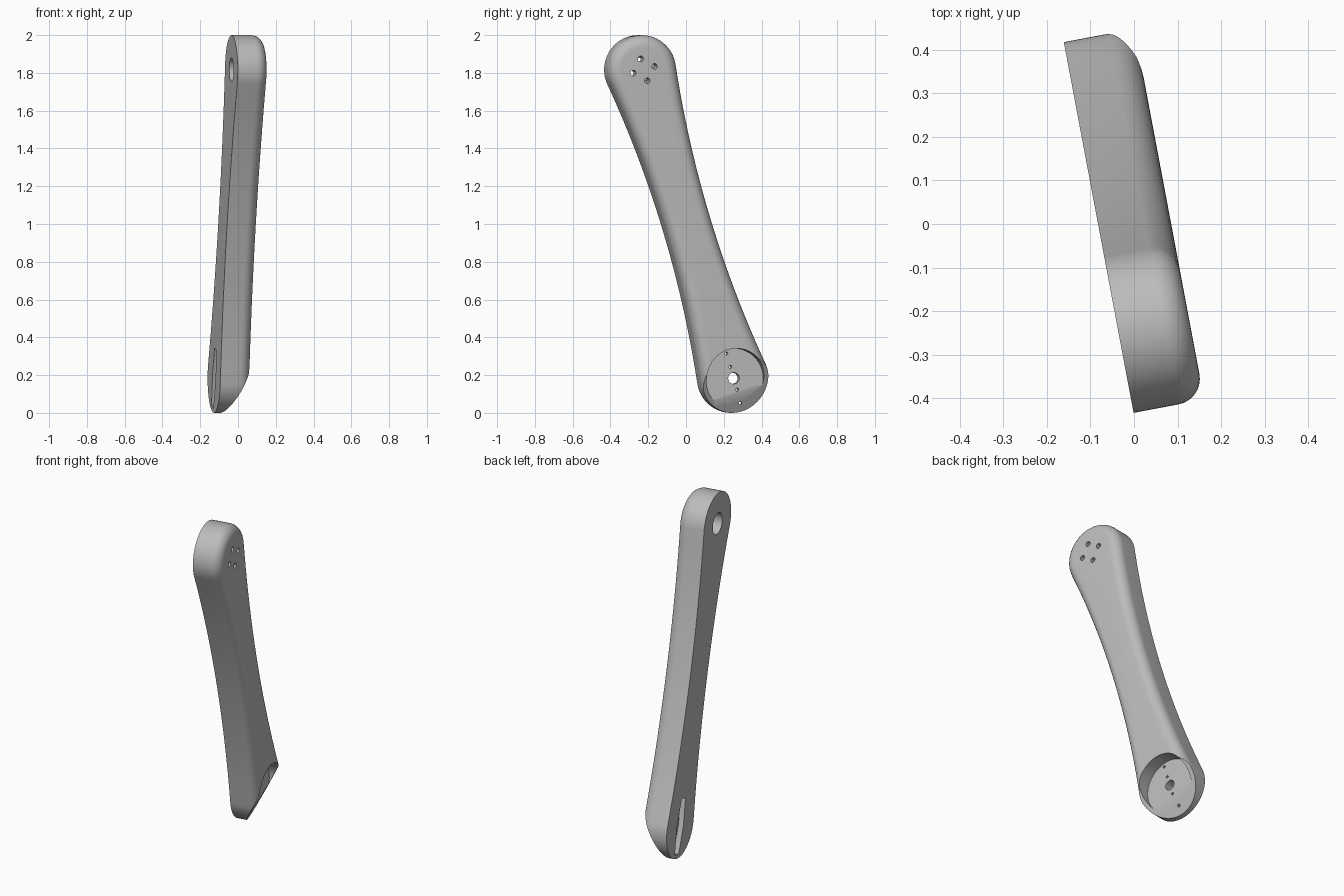
import bpy, bmesh
from math import sin, cos, pi, atan2, hypot
from mathutils import Matrix, Vector

if "Cube" in bpy.data.objects:
    bpy.data.objects.remove(bpy.data.objects["Cube"], do_unlink=True)

# Local frame: x across the arm, y along it (up), z through its thickness
HALF, END_R, WAIST, THICK, FILLET = 0.854, 0.183, 0.122, 0.165, 0.06
SIDE_R = (HALF**2 + WAIST**2 - END_R**2) / (2 * (END_R - WAIST))
LEAN = atan2(0.25, 0.817)
TURN = 0.186
PLACE = (Matrix.Translation((-0.081, -0.008, 1.0)) @ Matrix.Rotation(TURN, 4, 'Z')
         @ Matrix(((0, 0, 1, 0), (1, 0, 0, 0), (0, 1, 0, 0), (0, 0, 0, 1)))
         @ Matrix.Rotation(LEAN, 4, 'Z'))

grey = bpy.data.materials.new("light_grey")
grey.use_nodes = True
grey.diffuse_color = (0.5, 0.5, 0.5, 1)
grey.node_tree.nodes["Principled BSDF"].inputs["Base Color"].default_value = (0.5, 0.5, 0.5, 1)


def arc(cx, cy, r, start, end, steps):
    return [(cx + r * cos(start + (end - start) * i / steps),
             cy + r * sin(start + (end - start) * i / steps)) for i in range(steps + 1)]


def outline(inset):
    """Two round ends joined by concave sides tangent to them."""
    side_x = WAIST + SIDE_R
    swing = atan2(HALF, side_x)
    r, big = END_R - inset, SIDE_R + inset
    pts = arc(0, HALF, r, -swing, pi + swing, 40)
    pts += arc(-side_x, 0, big, swing, -swing, 24)[1:-1]
    pts += arc(0, -HALF, r, pi - swing, 2 * pi + swing, 40)
    pts += arc(side_x, 0, big, pi + swing, pi - swing, 24)[1:-1]
    return pts


def loft(bm, layers):
    """Stack outlines (points, height) into a closed solid."""
    rings = [[bm.verts.new((x, y, z)) for x, y in pts] for pts, z in layers]
    for a, b in zip(rings, rings[1:]):
        for i in range(len(a)):
            j = (i + 1) % len(a)
            bm.faces.new((a[i], a[j], b[j], b[i]))
    bm.faces.new(rings[0][::-1])
    bm.faces.new(rings[-1])


def make(name, bm):
    bmesh.ops.recalc_face_normals(bm, faces=bm.faces)
    mesh = bpy.data.meshes.new(name)
    bm.to_mesh(mesh)
    bm.free()
    mesh.materials.append(grey)
    obj = bpy.data.objects.new(name, mesh)
    obj.matrix_world = PLACE
    bpy.context.collection.objects.link(obj)
    return obj


# Arm body: sharp on the flat side, filleted on the outer side
bm = bmesh.new()
layers = [(outline(0), 0)]
for i in range(9):
    t = pi / 2 * i / 8
    layers.append((outline(FILLET * (1 - cos(t))), THICK - FILLET * (1 - sin(t))))
loft(bm, layers)

# Slanted cut at the lower end
cut = bmesh.ops.bisect_plane(bm, geom=bm.verts[:] + bm.edges[:] + bm.faces[:],
                             plane_co=Vector((0, 0.08 - HALF, THICK)),
                             plane_no=Vector((0, -0.135, 0.263)), clear_outer=True)
bmesh.ops.edgeloop_fill(bm, edges=[e for e in cut["geom_cut"] if isinstance(e, bmesh.types.BMEdge)])
arm = make("arm", bm)


def carve(name, pts, low, high):
    bm = bmesh.new()
    loft(bm, [(pts, low), (pts, high)])
    cutter = make(name, bm)
    cutter.hide_render = True
    mod = arm.modifiers.new(name, 'BOOLEAN')
    mod.operation, mod.solver, mod.object = 'DIFFERENCE', 'EXACT', cutter
    bpy.context.view_layer.objects.active = arm
    bpy.ops.object.modifier_apply(modifier=name)
    bpy.data.objects.remove(cutter, do_unlink=True)


def drill(name, x, y, r, low, high, steps=20):
    carve(name, arc(x, y, r, 0, 2 * pi, steps)[:-1], low, high)


# Lower end: round pocket outside, tapered slot on the flat side, shaft hole
drill("round_pocket", 0, -HALF, 0.158, 0.083, 0.3, 64)
slot = [(0.026, 0.16), (-0.026, 0.16), (-0.045, 0), (-0.026, -0.16), (0.026, -0.16), (0.045, 0)]
carve("tapered_slot", [(x, y - HALF) for x, y in slot], -0.1, 0.03)
drill("shaft_hole", 0, -HALF, 0.03, -0.1, 0.3, 32)
for d in (-0.137, -0.063, 0.063, 0.137):
    drill("pin_hole", 0, d - HALF, 0.008, 0.02, 0.3, 12)

# Upper end: bore on the flat side, four screw holes outside
drill("bore", 0, HALF, 0.063, -0.1, 0.09, 40)
for k in range(4):
    drill("screw_hole", 0.06 * cos(k * pi / 2), HALF + 0.06 * sin(k * pi / 2), 0.015, 0.08, 0.3)

bpy.ops.object.select_all(action='DESELECT')
arm.select_set(True)
bpy.context.view_layer.objects.active = arm
bpy.ops.object.shade_smooth_by_angle(angle=0.5)
